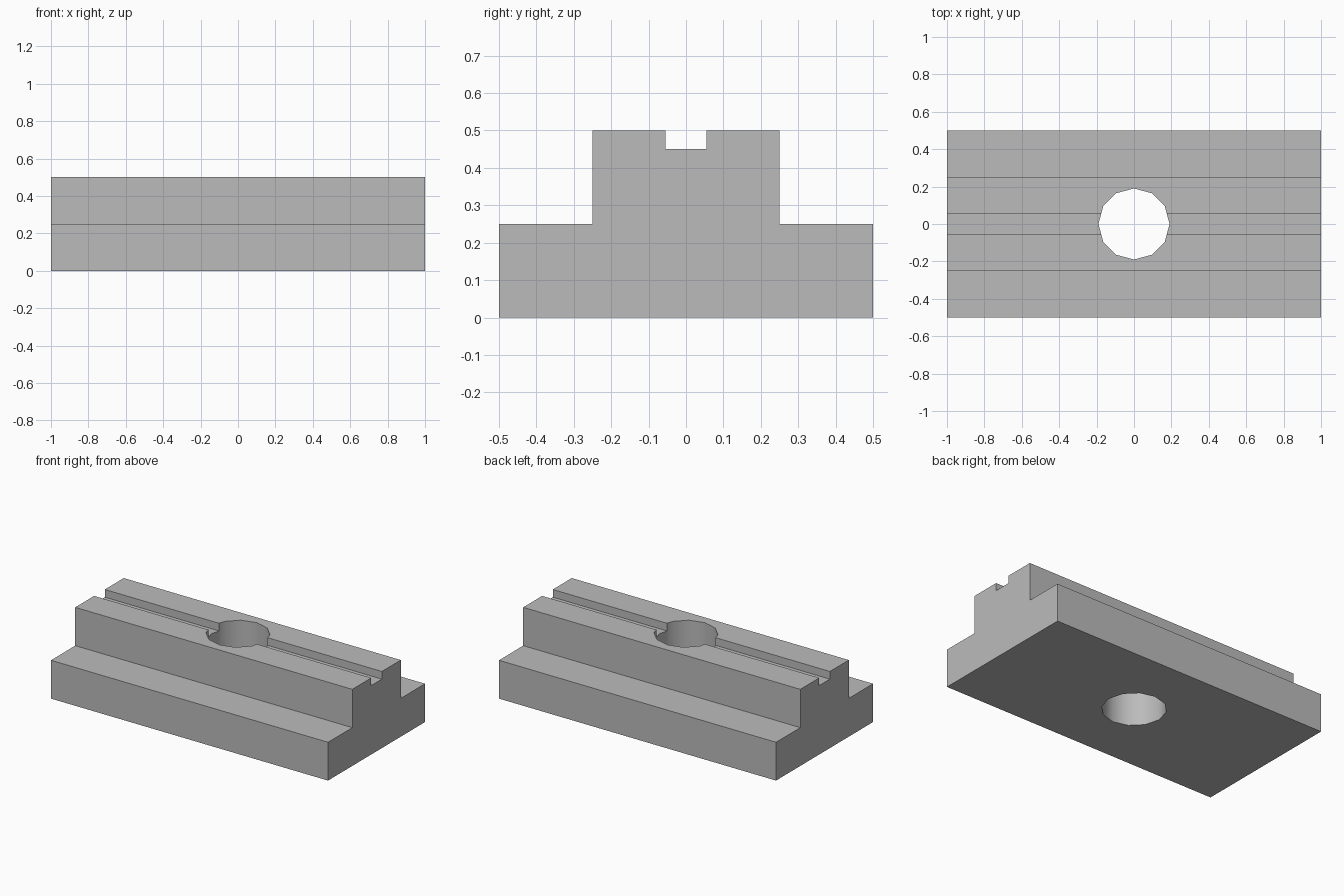
import bpy
import bmesh
import math
from mathutils import Matrix

cube = bpy.data.objects.get("Cube")
if cube:
    bpy.data.objects.remove(cube, do_unlink=True)

LENGTH, HOLE_RADIUS, HOLE_SIDES = 2.0, 0.19, 12

steel = bpy.data.materials.new("plain grey")
steel.use_nodes = True
grey = (0.5, 0.5, 0.5, 1)
steel.diffuse_color = grey
steel.node_tree.nodes["Principled BSDF"].inputs["Base Color"].default_value = grey


def add_object(name, bm):
    bmesh.ops.recalc_face_normals(bm, faces=bm.faces)
    mesh = bpy.data.meshes.new(name)
    bm.to_mesh(mesh)
    bm.free()
    mesh.materials.append(steel)
    obj = bpy.data.objects.new(name, mesh)
    bpy.context.collection.objects.link(obj)
    return obj


# Stepped, grooved profile mirrored across y = 0 and extruded along x
half = [(0.5, 0), (0.5, 0.25), (0.25, 0.25), (0.25, 0.5), (0.055, 0.5), (0.055, 0.45)]
profile = half + [(-y, z) for y, z in reversed(half)]
bm = bmesh.new()
end = bm.faces.new([bm.verts.new((-LENGTH / 2, y, z)) for y, z in profile])
side = bmesh.ops.extrude_face_region(bm, geom=[end], use_keep_orig=True)["geom"]
bmesh.ops.translate(bm, vec=(LENGTH, 0, 0),
                    verts=[v for v in side if isinstance(v, bmesh.types.BMVert)])
block = add_object("slot_nut_block", bm)

# Vertical through hole
bm = bmesh.new()
bmesh.ops.create_cone(bm, cap_ends=True, segments=HOLE_SIDES, radius1=HOLE_RADIUS,
                      radius2=HOLE_RADIUS, depth=1,
                      matrix=Matrix.Translation((0, 0, 0.25)))
cutter = add_object("hole_cutter", bm)
cutter.hide_render = True

cut = block.modifiers.new("through_hole", "BOOLEAN")
cut.operation = "DIFFERENCE"
cut.solver = "EXACT"
cut.object = cutter
bpy.context.view_layer.objects.active = block
block.select_set(True)
cutter.select_set(False)
bpy.ops.object.modifier_apply(modifier=cut.name)
bpy.data.objects.remove(cutter, do_unlink=True)

# Soft hole wall, crisp block edges
bpy.ops.object.shade_smooth_by_angle(angle=math.radians(40))
